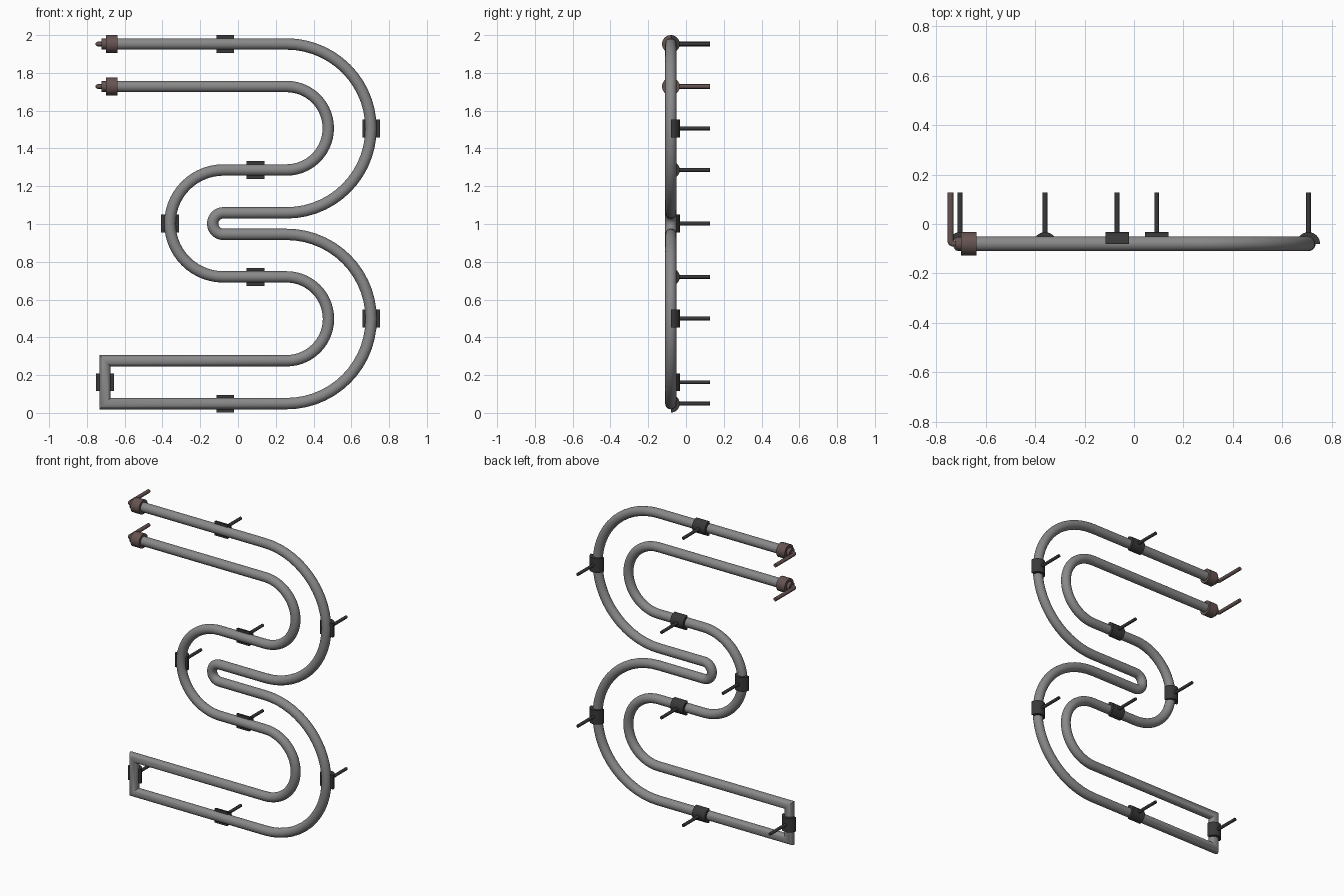
import bpy, bmesh, math
from mathutils import Vector, Matrix

cube = bpy.data.objects.get("Cube")
if cube:
    bpy.data.objects.remove(cube, do_unlink=True)

Y = -0.08          # depth of the tube centre line
BACK = 0.127       # depth of the rod tips
TUBE_R, CLAMP_R, ROD_R, PIN_R = 0.03, 0.047, 0.01, 0.012


def material(name, color):
    m = bpy.data.materials.new(name)
    m.use_nodes = True
    m.diffuse_color = color
    m.node_tree.nodes["Principled BSDF"].inputs["Base Color"].default_value = color
    return m


GREY = material("grey tube", (0.25, 0.25, 0.25, 1))
DARK = material("dark clamp", (0.04, 0.04, 0.04, 1))
BROWN = material("brown metal", (0.13, 0.088, 0.083, 1))


def finish(name, bm, mat):
    bmesh.ops.recalc_face_normals(bm, faces=bm.faces)
    mesh = bpy.data.meshes.new(name)
    bm.to_mesh(mesh)
    bm.free()
    mesh.materials.append(mat)
    ob = bpy.data.objects.new(name, mesh)
    bpy.context.collection.objects.link(ob)
    bpy.ops.object.select_all(action='DESELECT')
    ob.select_set(True)
    bpy.context.view_layer.objects.active = ob
    bpy.ops.object.shade_smooth_by_angle(angle=math.radians(35))
    return ob


def sweep(name, points, radius, side, mat, sides=24):
    """Round tube along a flat path with mitred corners; side is the path plane's normal."""
    bm = bmesh.new()
    pts = [Vector(p) for p in points]
    rings = []
    for i, p in enumerate(pts):
        a = (p - pts[i - 1]).normalized() if i else (pts[1] - p).normalized()
        b = (pts[i + 1] - p).normalized() if i < len(pts) - 1 else a
        t = (a + b).normalized()
        n = t.cross(side) / t.dot(a)
        angles = [math.tau * k / sides for k in range(sides)]
        rings.append([bm.verts.new(p + radius * (n * math.cos(v) + side * math.sin(v)))
                      for v in angles])
    for r, s in zip(rings, rings[1:]):
        for k in range(sides):
            j = (k + 1) % sides
            bm.faces.new((r[k], r[j], s[j], s[k]))
    bm.faces.new(rings[0])
    bm.faces.new(rings[-1])
    return finish(name, bm, mat)


def arc(cx, cz, r, start, end, steps=28):
    angles = [math.radians(start + (end - start) * i / steps) for i in range(steps + 1)]
    return [(cx + r * math.cos(a), Y, cz + r * math.sin(a)) for a in angles]


def cylinder(name, x0, x1, z, r, mat):
    bm = bmesh.new()
    place = Matrix.Translation(((x0 + x1) / 2, Y, z)) @ Matrix.Rotation(math.pi / 2, 4, 'Y')
    bmesh.ops.create_cone(bm, cap_ends=True, segments=32, radius1=r, radius2=r,
                          depth=x1 - x0, matrix=place)
    return finish(name, bm, mat)


# Serpentine tube: two parallel runs joined by a square end
RIGHT, LEFT, END = 0.257, -0.077, -0.704
TOP, UPPER, LOW, BOTTOM = 1.953, 1.728, 0.276, 0.049
path = [(-0.66, Y, TOP)]
path += arc(RIGHT, 1.506, 0.447, 90, -90)
path += arc(LEFT, 1.002, 0.057, 90, 270)
path += arc(RIGHT, 0.497, 0.448, 90, -90)
path += [(END, Y, BOTTOM), (END, Y, LOW)]
path += arc(RIGHT, 0.498, 0.222, -90, 90)
path += arc(LEFT, 1.003, 0.283, 270, 90)
path += arc(RIGHT, 1.507, 0.221, -90, 90)
path += [(-0.66, Y, UPPER)]
sweep("serpentine_tube", path, TUBE_R, Vector((0, 1, 0)), GREY)


# Half-round clamps behind the tube, each with a mounting rod
def clamp(label, x, z, upright):
    bm = bmesh.new()
    along = Vector((0, 0, 1)) if upright else Vector((1, 0, 0))
    across = Vector((1, 0, 0)) if upright else Vector((0, 0, 1))
    centre = Vector((x, Y, z)) - along * CLAMP_R
    steps = 16
    profile = [bm.verts.new(centre + CLAMP_R * (across * math.cos(math.pi * i / steps)
               + Vector((0, math.sin(math.pi * i / steps), 0)))) for i in range(steps + 1)]
    face = bm.faces.new(profile)
    out = bmesh.ops.extrude_face_region(bm, geom=[face])["geom"]
    bmesh.ops.translate(bm, vec=along * 2 * CLAMP_R,
                        verts=[v for v in out if isinstance(v, bmesh.types.BMVert)])
    finish(label + "_clamp", bm, DARK)
    sweep(label + "_rod", [(x, Y + 0.035, z), (x, BACK, z)], ROD_R,
          Vector((0, 0, 1)), DARK, 16)


clamp("top", -0.068, TOP, False)
clamp("bottom", -0.068, BOTTOM, False)
clamp("upper_inner", 0.092, 1.286, False)
clamp("lower_inner", 0.092, 0.72, False)
clamp("upper_right", 0.706, 1.506, True)
clamp("lower_right", 0.706, 0.5, True)
clamp("middle_left", -0.36, 1.003, True)
clamp("end", END, 0.162, True)

# End fittings: collar, smaller neck and a bent pin pointing back
for label, z in (("top", TOP), ("upper", UPPER)):
    cylinder(label + "_collar", -0.7, -0.638, z, CLAMP_R, BROWN)
    cylinder(label + "_neck", -0.722, -0.69, z, 0.028, BROWN)
    bend = 0.013
    px = -0.743
    pin = [(-0.7, Y, z)]
    for i in range(7):
        a = math.radians(15 * i)
        pin.append((px + bend - bend * math.sin(a), Y + bend - bend * math.cos(a), z))
    pin.append((px, BACK, z))
    sweep(label + "_pin", pin, PIN_R, Vector((0, 0, 1)), BROWN, 16)
